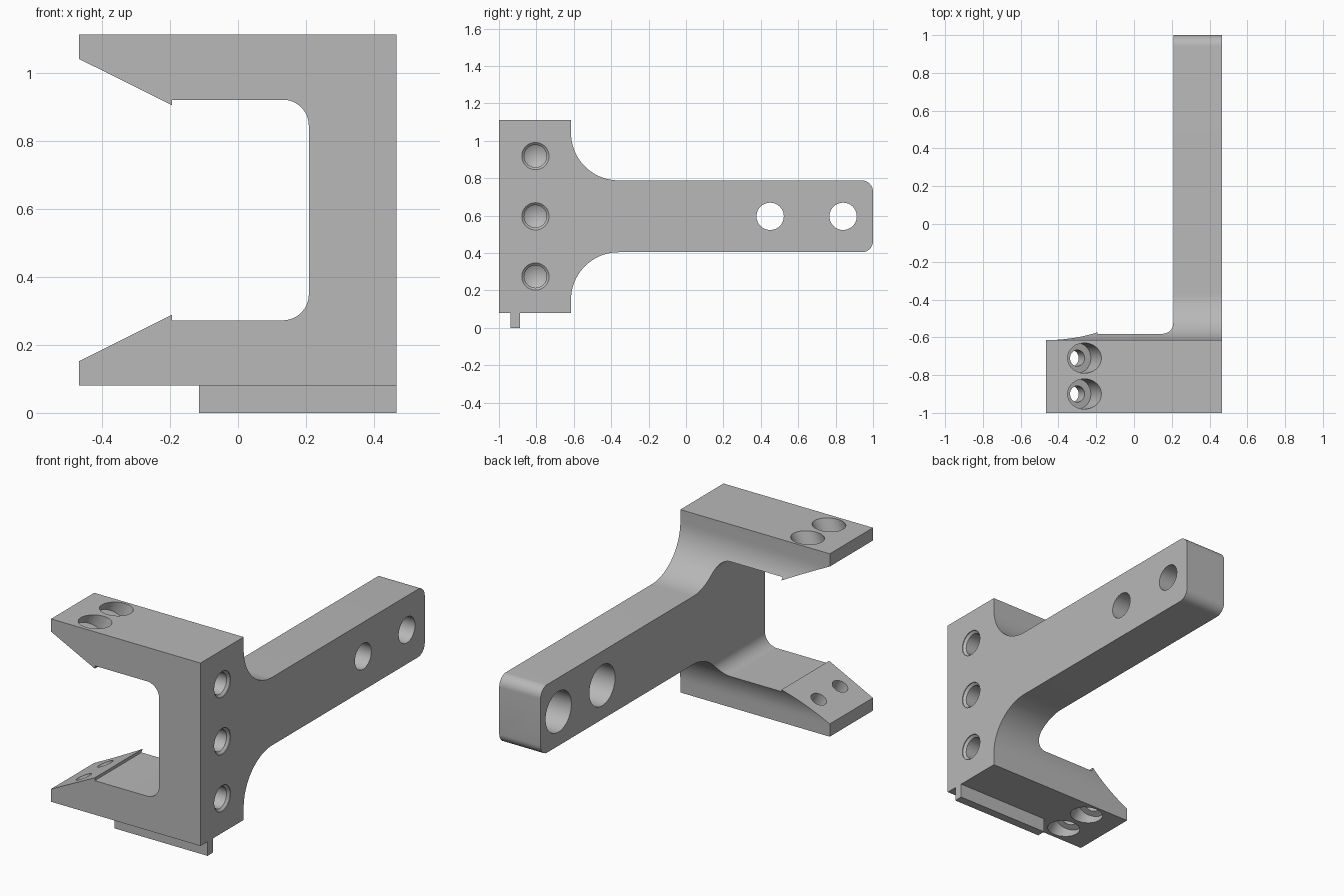
import bpy, bmesh
from math import sin, cos, radians, tau
from mathutils import Vector

if "Cube" in bpy.data.objects:
    bpy.data.objects.remove(bpy.data.objects["Cube"], do_unlink=True)

MID = 0.596          # height of the mirror plane
TOP = 1.112
OUT = 0.466          # outer side face

grey = bpy.data.materials.new("machined_grey")
grey.use_nodes = True
grey.diffuse_color = (0.48, 0.48, 0.48, 1)
grey.node_tree.nodes["Principled BSDF"].inputs["Base Color"].default_value = (0.48, 0.48, 0.48, 1)


def make_object(name, bm):
    bmesh.ops.recalc_face_normals(bm, faces=bm.faces)
    mesh = bpy.data.meshes.new(name)
    bm.to_mesh(mesh)
    bm.free()
    mesh.materials.append(grey)
    ob = bpy.data.objects.new(name, mesh)
    bpy.context.collection.objects.link(ob)
    return ob


def arc(cu, cv, r, start, end, n=16):
    angles = [radians(start + (end - start) * i / n) for i in range(n + 1)]
    return [(cu + r * cos(a), cv + r * sin(a)) for a in angles]


def mirrored(half):
    """Close an upper half profile with its reflection about MID."""
    return half + [(u, 2 * MID - v) for u, v in reversed(half)]


def prism(name, points, place, shift):
    bm = bmesh.new()
    face = bm.faces.new([bm.verts.new(place(u, v)) for u, v in points])
    moved = bmesh.ops.extrude_face_region(bm, geom=[face])["geom"]
    verts = [g for g in moved if isinstance(g, bmesh.types.BMVert)]
    bmesh.ops.translate(bm, verts=verts, vec=shift)
    return make_object(name, bm)


def drill(bm, origin, axis, profile, n=40):
    """Revolve (depth, radius) pairs about an axis; radius 0 is a tip."""
    axis = Vector(axis).normalized()
    side = axis.orthogonal().normalized()
    other = axis.cross(side)
    rings = []
    for depth, r in profile:
        c = Vector(origin) + axis * depth
        if r == 0:
            rings.append([bm.verts.new(c)] * n)
        else:
            rings.append([bm.verts.new(c + r * (side * cos(tau * i / n) + other * sin(tau * i / n)))
                          for i in range(n)])
    bm.faces.new(rings[0])
    if profile[-1][1]:
        bm.faces.new(rings[-1])
    for a, b in zip(rings, rings[1:]):
        for i in range(n):
            j = (i + 1) % n
            quad = [a[i], a[j], b[j], b[i]]
            bm.faces.new(list(dict.fromkeys(quad)))


def apply_boolean(target, cutter, operation):
    mod = target.modifiers.new(operation.lower(), 'BOOLEAN')
    mod.operation, mod.object, mod.solver = operation, cutter, 'EXACT'
    bpy.context.view_layer.objects.active = target
    bpy.ops.object.modifier_apply(modifier=mod.name)
    bpy.data.objects.remove(cutter, do_unlink=True)


# Bracket: C-shaped front outline crossed with the T-shaped side outline
jaws = mirrored([(OUT, TOP), (-0.467, TOP), (-0.467, 1.04), (-0.194, 0.904), (-0.194, 0.92)]
                + arc(0.132, 0.844, 0.076, 90, 0))
bracket = prism("bracket", jaws, lambda u, v: (u, -1, v), (0, 2, 0))
tee = mirrored([(-1, TOP), (-0.615, TOP)] + arc(-0.36, 1.043, 0.255, 180, 270, 24)
               + arc(0.94, 0.728, 0.06, 90, 0, 10))
side_outline = prism("side_outline", tee, lambda u, v: (-0.6, u, v), (1.2, 0, 0))
side_outline.scale.x = 1.0
apply_boolean(bracket, side_outline, 'INTERSECT')

# Drilled holes
bm = bmesh.new()
for y in (0.45, 0.84):                       # counterbored arm holes
    drill(bm, (0.207, y, MID), (1, 0, 0),
          [(-0.1, 0.115), (0.16, 0.115), (0.16, 0.073), (0.4, 0.073)])
for z in (MID - 0.322, MID, MID + 0.322):    # blind holes with a chamfered mouth
    drill(bm, (OUT, -0.805, z), (-1, 0, 0),
          [(-0.02, 0.073), (0.004, 0.073), (0.016, 0.06), (0.15, 0.06), (0.185, 0)])
for s in (1, -1):                            # tilted jaw holes, square to the sloped tips
    for y in (-0.71, -0.9):
        drill(bm, (-0.262, y, MID + s * (TOP - MID)), (-1, 0, -2 * s),
              [(-0.1, 0.08), (0.085, 0.08), (0.085, 0.043), (0.25, 0.043)])
apply_boolean(bracket, make_object("drills", bm), 'DIFFERENCE')

# Locating rib under the lower jaw
foot = [(-0.937, 0), (-0.888, 0), (-0.888, 2 * MID - TOP), (-0.937, 2 * MID - TOP)]
rib = prism("locating_rib", foot, lambda u, v: (-0.115, u, v), (OUT + 0.115, 0, 0))

for ob in (bracket, rib):
    bpy.ops.object.select_all(action='DESELECT')
    ob.select_set(True)
    bpy.context.view_layer.objects.active = ob
    bpy.ops.object.shade_smooth_by_angle(angle=radians(25))
